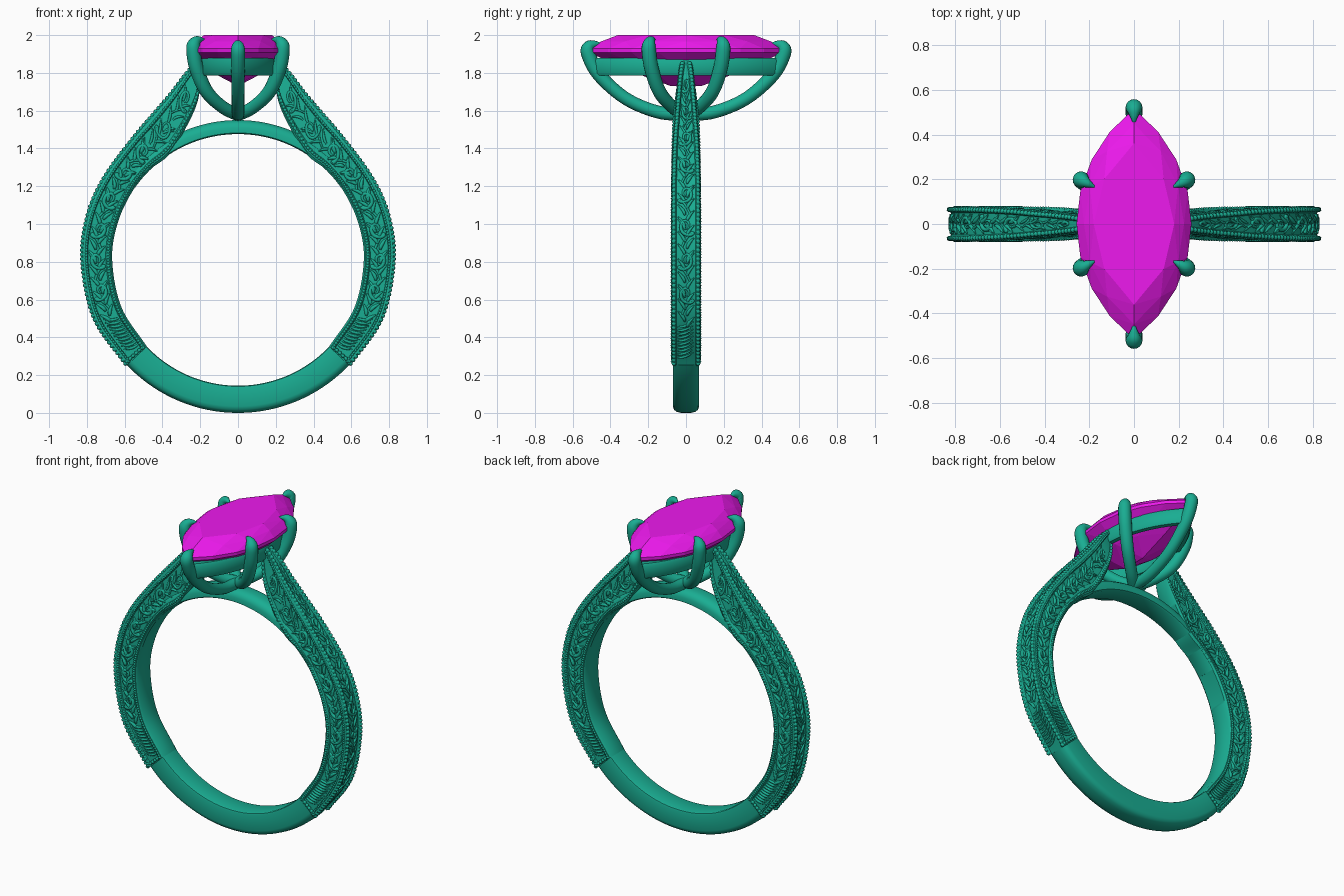
import bpy, bmesh, math
from mathutils import Vector

if "Cube" in bpy.data.objects:
    bpy.data.objects.remove(bpy.data.objects["Cube"])

def material(name, col):
    m = bpy.data.materials.new(name)
    m.diffuse_color = col
    m.use_nodes = True
    m.node_tree.nodes["Principled BSDF"].inputs["Base Color"].default_value = m.diffuse_color
    return m

METAL = material("green_metal", (0.01, 0.42, 0.29, 1))
GEM = material("magenta_gem", (0.85, 0.01, 0.85, 1))

def finish(name, bm, mat=METAL, mirror="", angle=40):
    bmesh.ops.recalc_face_normals(bm, faces=bm.faces)
    me = bpy.data.meshes.new(name)
    bm.to_mesh(me)
    bm.free()
    ob = bpy.data.objects.new(name, me)
    bpy.context.collection.objects.link(ob)
    me.materials.append(mat)
    if angle:
        bpy.context.view_layer.objects.active = ob
        ob.select_set(True)
        bpy.ops.object.shade_smooth_by_angle(angle=math.radians(angle))
        ob.select_set(False)
    if mirror:
        mod = ob.modifiers.new("Mirror", "MIRROR")
        mod.use_axis = ("x" in mirror, "y" in mirror, False)
    return ob

def spline(pts, t):
    """Catmull-Rom through tuples of any size, t in 0..1"""
    n = len(pts) - 1
    i = min(int(t * n), n - 1)
    u = t * n - i
    b, c = pts[i], pts[i + 1]
    a = pts[i - 1] if i else [2 * p - q for p, q in zip(b, c)]
    d = pts[i + 2] if i + 2 <= n else [2 * q - p for p, q in zip(b, c)]
    return [0.5 * (2 * q + (r - p) * u + (2 * p - 5 * q + 4 * r - s) * u * u
                   + (3 * q - p - 3 * r + s) * u ** 3) for p, q, r, s in zip(a, b, c, d)]

def loft(bm, rings, closed=False):
    vs = [[bm.verts.new(p) for p in r] for r in rings]
    n = len(vs[0])
    for k in range(len(vs) if closed else len(vs) - 1):
        a, b = vs[k], vs[(k + 1) % len(vs)]
        for i in range(n):
            j = (i + 1) % n
            bm.faces.new((a[i], a[j], b[j], b[i]))
    if not closed:
        bm.faces.new(vs[0])
        bm.faces.new(vs[-1])

def tube(bm, pts, radii, sides=8):
    pts = [Vector(p) for p in pts]
    side, rings = None, []
    for i, p in enumerate(pts):
        tan = (pts[min(i + 1, len(pts) - 1)] - pts[max(i - 1, 0)]).normalized()
        side = tan.orthogonal() if side is None else side - tan * side.dot(tan)
        side.normalize()
        up = tan.cross(side)
        rings.append([p + radii[i] * (side * math.cos(2 * math.pi * k / sides)
                      + up * math.sin(2 * math.pi * k / sides)) for k in range(sides)])
    loft(bm, rings)

# Shoulder stations: outer x,z / inner x,z / half width outside, inside
CZ, RI = 0.81, 0.666
def radial(deg, r):
    a = math.radians(deg)
    return (r * math.cos(a), CZ + r * math.sin(a), RI * math.cos(a), CZ + RI * math.sin(a), .074, .074)
ROWS = [radial(-43.5, .815), radial(-22, .825), radial(0, .828), radial(17, .834),
        (.71, 1.25, .559, 1.173, .073, .073), (.566, 1.448, .463, 1.289, .066, .072),
        (.46, 1.575, .363, 1.369, .056, .072), (.36, 1.69, .27, 1.52, .047, .068),
        (.275, 1.80, .215, 1.645, .037, .055), (.215, 1.86, .195, 1.76, .028, .035)]
DENSE = [spline(ROWS, k / 400) for k in range(401)]
CUM = [0]
for p, q in zip(DENSE, DENSE[1:]):
    CUM.append(CUM[-1] + math.hypot(q[0] - p[0], q[1] - p[1]))
LEN = CUM[-1]

def station(s):
    want, lo, hi = max(0, min(1, s)) * LEN, 0, 400
    while hi - lo > 1:
        mid = (lo + hi) // 2
        lo, hi = (mid, hi) if CUM[mid] <= want else (lo, mid)
    u = (want - CUM[lo]) / (CUM[hi] - CUM[lo])
    return [a + (b - a) * u for a, b in zip(DENSE[lo], DENSE[hi])]

def place(s, v, dy):
    """v: 0 inner to 1 outer; dy: inset from the side face"""
    ox, oz, ix, iz, ho, hi = station(s)
    return Vector((ix + (ox - ix) * v, hi + (ho - hi) * v - dy, iz + (oz - iz) * v))

def flip(p):
    return Vector((p.x, -p.y, p.z))

# Shoulders with recessed side and outer panels
HALF = [(0, .012), (.06, 0), (.17, 0), (.21, .012), (.79, .012), (.83, 0),
        (.95, 0), (1, .007), (1, .018), (.93, .024)]
bm = bmesh.new()
rings = []
for k in range(111):
    half = [place(k / 110, v, d) for v, d in HALF]
    rings.append(half + [flip(p) for p in reversed(half)])
loft(bm, rings)
finish("shoulders", bm, mirror="x")

# Milgrain bead rows along the edges
def bead_row(bm, path, length, size):
    n = max(2, round(length / (size * 1.9)))
    ts = [(k + f) / n for k in range(n) for f in (.04, .27, .5, .73, .96)]
    tube(bm, [path(t) for t in ts], [size * r for r in (.5, .88, 1, .88, .5)] * n, 7)

bm = bmesh.new()
bead_row(bm, lambda t: place(t, .975, .010), LEN, .0125)
bead_row(bm, lambda t: place(t, .84, .002), LEN, .008)
bead_row(bm, lambda t: place(t, .13, .002), LEN, .0095)
bead_row(bm, lambda t: place(.008, .08 + .88 * t, .004), .13, .011)
finish("bead_edges", bm, mirror="xy", angle=80)

# Engraved scrollwork: face maps (s, b) with b from -.05 to .05 across the panel
def side_face(s, b):
    return place(s, .5 + b * 5.4, .010)

def top_face(s, b):
    p = place(s, .95, .02)
    return Vector((p.x, p.y * b * 17, p.z))

def stroke(bm, face, pts, r):
    n = len(pts) - 1
    tube(bm, [face(*p) for p in pts],
         [r * (.3 + .7 * math.sin(math.pi * min(1, k / n + .1)) ** .7) if k < n else r * .3
          for k in range(n + 1)], 6)

def scroll(bm, face, s, sign, size):
    pts = []
    for k in range(34):
        u = k / 33
        th, r = u * 3.3 * math.pi - .5, .052 * (1 - .8 * u)
        tail = -.17 * max(0, 1 - u * 2.6) ** 2
        pts.append((s + (tail + r * math.cos(th) * 1.2) / LEN, -sign * r * math.sin(th) * .95))
    stroke(bm, face, pts, .0115 * size)
    for j in range(6):
        base = s + (-.19 + j * .034) / LEN
        side = sign if j % 2 else -sign
        leaf = [(base + .06 * w / LEN, side * (.006 + .042 * w ** 1.7)) for w in (0, .25, .5, .75, 1)]
        stroke(bm, face, leaf, .011 * size)

def engrave(name, face, mirror, size):
    bm = bmesh.new()
    for k in range(8):
        s = .235 + .0975 * k
        scroll(bm, face, s, 1 if k % 2 else -1, size * (1 if k < 6 else .75))
    # Feathered hatching near the plain band
    for k in range(10):
        s = .025 + .012 * k
        stroke(bm, face, [(s + .018 * w * w, -.048 + .09 * w) for w in (0, .25, .5, .75, 1)], .0085 * size)
    finish(name, bm, mirror=mirror, angle=80)

engrave("side_scrolls", side_face, "xy", 1)
engrave("outer_scrolls", top_face, "x", .85)

# Plain lower band and the bridge under the head
def arc_band(name, a0, a1, section, n=64):
    bm = bmesh.new()
    rings = []
    for k in range(n + 1):
        a = math.radians(a0 + (a1 - a0) * k / n)
        ring = []
        for y, r in section + [(-y, r) for y, r in reversed(section)]:
            ring.append((r * math.cos(a), y, CZ + r * math.sin(a)))
        rings.append(ring)
    loft(bm, rings)
    finish(name, bm)

arc_band("plain_band", 223.5, 316.5, [(.058, RI), (.067, .67), (.07, .68), (.07, .775),
                                     (.064, .793), (.05, .804), (.025, .81)])
arc_band("bridge", 35, 145, [(.058, RI), (.067, .672), (.067, .70), (.058, .722),
                             (.04, .735), (.018, .74)])

# Pointed oval outline, half length a along y and half width b along x
def marquise(a, b, n):
    R = (a * a + b * b) / (2 * b)
    half = math.asin(a / R)
    arc = [(R * math.cos(t) - R + b, R * math.sin(t))
           for t in (half * (2 * k / n - 1) for k in range(n))]
    return arc + [(-x, -y) for x, y in arc]

# Gallery rail
bm = bmesh.new()
rail = [(0, 1.80), (0, 1.865), (.008, 1.88), (.035, 1.88), (.043, 1.865),
        (.043, 1.80), (.035, 1.785), (.008, 1.785)]
loft(bm, [[(x, y, z) for x, y in marquise(.51 - 1.6 * d, .215 - d, 20)] for d, z in rail], closed=True)
finish("gallery_rail", bm)

# Prongs: x, y, z, radius
END = [(0, 0, 1.578, .034), (0, .15, 1.593, .034), (0, .32, 1.665, .034), (0, .46, 1.79, .036),
       (0, .517, 1.90, .038), (0, .512, 1.938, .034), (0, .485, 1.952, .020), (0, .45, 1.955, .004)]
SIDE = [(0, 0, 1.578, .034), (.08, .07, 1.618, .034), (.165, .14, 1.70, .036), (.218, .182, 1.82, .038),
        (.236, .197, 1.92, .038), (.23, .194, 1.957, .033), (.208, .182, 1.975, .020), (.175, .165, 1.975, .004)]
for name, path, mirror in (("end_prongs", END, "y"), ("side_prongs", SIDE, "xy")):
    bm = bmesh.new()
    pts = [spline(path, k / 48) for k in range(49)]
    tube(bm, [p[:3] for p in pts], [max(.003, p[3]) for p in pts], 16)
    finish(name, bm, mirror=mirror, angle=60)

# Faceted marquise stone
bm = bmesh.new()
for scale, z, n in ((.70, 2.0, 4), (.87, 1.967, 6), (1, 1.928, 8), (1, 1.908, 8), (.55, 1.805, 4)):
    for x, y in marquise(.515 * scale, .257 * scale, n):
        bm.verts.new((x, y, z))
for y in (-.08, .08):
    bm.verts.new((0, y, 1.73))
bmesh.ops.convex_hull(bm, input=bm.verts)
finish("marquise_stone", bm, GEM, angle=0)
